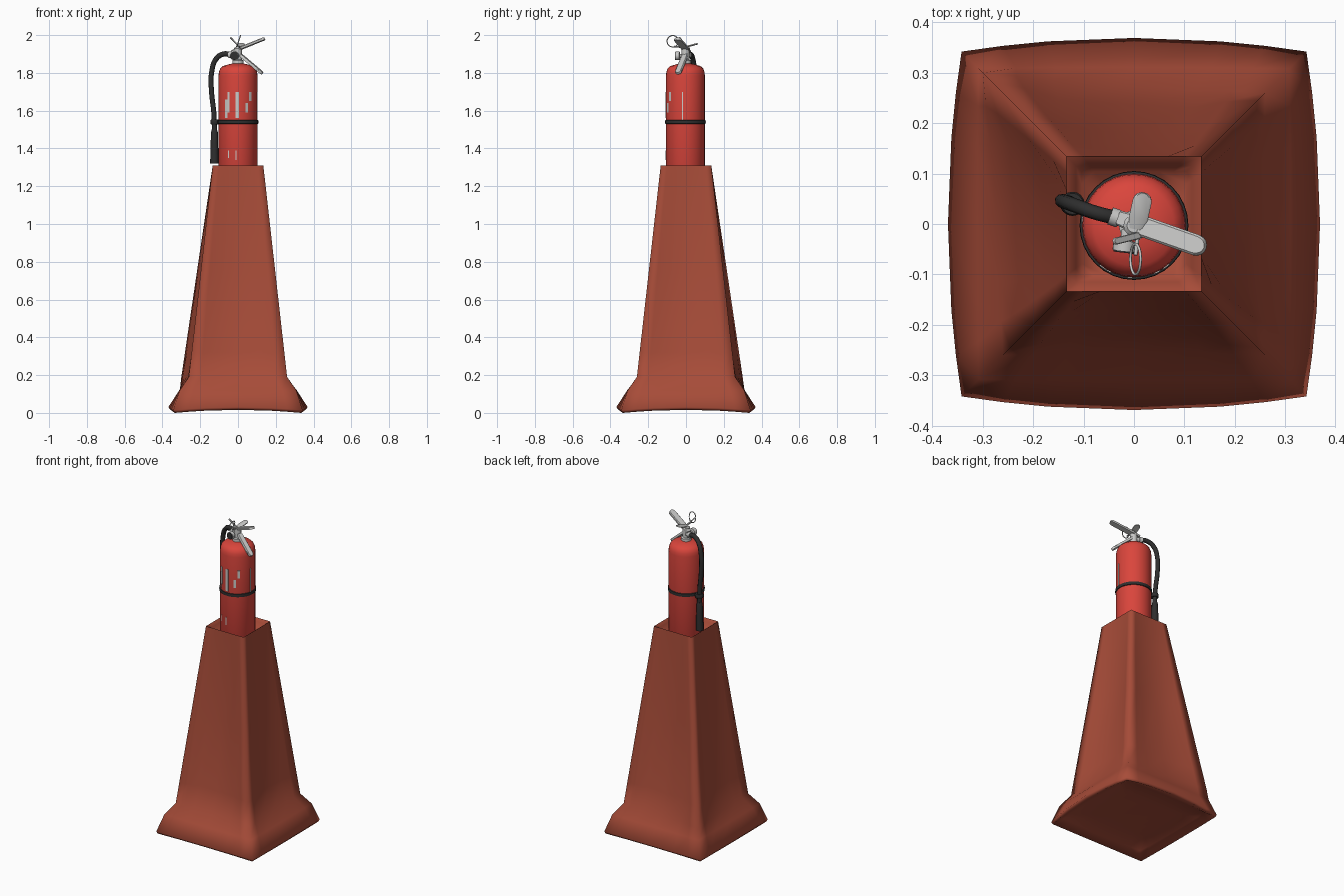
import bpy, bmesh, math
from mathutils import Vector

if "Cube" in bpy.data.objects:
    bpy.data.objects.remove(bpy.data.objects["Cube"])


def material(name, rgb):
    m = bpy.data.materials.new(name)
    m.diffuse_color = (*rgb, 1)
    m.use_nodes = True
    m.node_tree.nodes["Principled BSDF"].inputs["Base Color"].default_value = m.diffuse_color
    return m


RUST = material("rust_orange", (0.385, 0.072, 0.040))
RED = material("bright_red", (0.70, 0.060, 0.045))
BLACK = material("black_rubber", (0.028, 0.028, 0.028))
GREY = material("pale_metal", (0.58, 0.58, 0.57))
LABEL = material("label_white", (0.60, 0.60, 0.58))


def finish(name, bm, mat, angle=35):
    bmesh.ops.recalc_face_normals(bm, faces=bm.faces)
    me = bpy.data.meshes.new(name)
    bm.to_mesh(me)
    bm.free()
    me.materials.append(mat)
    ob = bpy.data.objects.new(name, me)
    bpy.context.collection.objects.link(ob)
    bpy.ops.object.select_all(action='DESELECT')
    ob.select_set(True)
    bpy.context.view_layer.objects.active = ob
    bpy.ops.object.shade_smooth_by_angle(angle=math.radians(angle))
    return ob


def loft(bm, rings):
    loops = [[bm.verts.new(p) for p in r] for r in rings]
    n = len(loops[0])
    for a, b in zip(loops, loops[1:]):
        for i in range(n):
            bm.faces.new((a[i], a[(i + 1) % n], b[(i + 1) % n], b[i]))
    bm.faces.new(loops[0])
    bm.faces.new(loops[-1])


def lathe(name, profile, mat, base=(0, 0, 0), axis=(0, 0, 1), n=24):
    """Revolve (radius, height) pairs about an axis through base."""
    rot = Vector((0, 0, 1)).rotation_difference(Vector(axis)).to_matrix()
    bm = bmesh.new()
    loft(bm, [[Vector(base) + rot @ Vector((r * math.cos(math.tau * i / n),
                                            r * math.sin(math.tau * i / n), h))
               for i in range(n)] for r, h in profile])
    return finish(name, bm, mat)


def tube(name, pts, radius, mat, cyclic=False):
    cu = bpy.data.curves.new(name, 'CURVE')
    cu.dimensions = '3D'
    cu.bevel_depth, cu.bevel_resolution, cu.resolution_u = radius, 2, 6
    cu.use_fill_caps = True
    sp = cu.splines.new('BEZIER')
    sp.bezier_points.add(len(pts) - 1)
    for bp, p in zip(sp.bezier_points, pts):
        bp.co = p
        bp.handle_left_type = bp.handle_right_type = 'AUTO'
    sp.use_cyclic_u = cyclic
    ob = bpy.data.objects.new(name, cu)
    bpy.context.collection.objects.link(ob)
    cu.materials.append(mat)
    return ob


def bar(name, p, q, width, thick, mat):
    """Flat strip from p to q with a rounded far end."""
    p, q = Vector(p), Vector(q)
    x = (q - p).normalized()
    y = Vector((0, 0, 1)).cross(x).normalized()
    z = x.cross(y)
    w, length = width / 2, (q - p).length
    outline = [(0, -w * 0.7), (length * 0.3, -w)]
    outline += [(length - w + w * math.cos(a), w * math.sin(a))
                for a in (math.pi * (k / 8 - 0.5) for k in range(9))]
    outline += [(length * 0.3, w), (0, w * 0.7)]
    bm = bmesh.new()
    loft(bm, [[p + x * u + y * v * s + z * h for u, v in outline]
              for h, s in ((-thick / 2, 1), (thick * 0.2, 1), (thick / 2, 0.8))])
    return finish(name, bm, mat)


# Tapered pedestal: square rings, corners ordered BL, BR, TR, TL;
# sides bow outward at the foot and sink in as panels between corner posts
def square_ring(z, half, bulge=0.0, corner_drop=0.0, sink=0.0):
    h = half if isinstance(half, tuple) else (half,) * 4
    signs = ((-1, -1), (1, -1), (1, 1), (-1, 1))
    corners = [Vector((sx * k, sy * k, z)) for (sx, sy), k in zip(signs, h)]
    out = []
    for i in range(4):
        a, b = corners[i], corners[(i + 1) % 4]
        d = (b - a).normalized()
        normal = Vector((d.y, -d.x, 0))
        for t, panel in ((0, 0), (0.12, 0.25), (0.25, 0.95), (0.5, 1), (0.75, 0.95), (0.88, 0.25)):
            k = 4 * t * (1 - t)
            p = a.lerp(b, t) + normal * (bulge * k - sink * panel)
            p.z -= corner_drop * (1 - k)
            out.append(p)
    return out


def shaft_ring(z, sink):
    f = (z - 0.19) / 1.12
    h = 0.26 + (0.134 - 0.26) * f
    return square_ring(z, (h, h, h, 0.30 + (0.134 - 0.30) * f), sink=sink)


bm = bmesh.new()
loft(bm, [
    square_ring(0.045, 0.18),
    square_ring(0.035, 0.29, 0.01),
    square_ring(0.016, 0.335, 0.022, 0.016),
    square_ring(0.030, 0.342, 0.027, 0.016),
    square_ring(0.12, 0.308, 0.003),
    shaft_ring(0.19, 0.006),
    shaft_ring(0.32, 0.026),
    shaft_ring(0.75, 0.026),
    shaft_ring(1.10, 0.015),
    shaft_ring(1.31, 0),
    square_ring(1.295, 0.115),
    square_ring(1.25, 0.104),
])
finish("pedestal", bm, RUST, 112)

# Extinguisher cylinder with rounded shoulder
C = Vector((0, -0.003, 0))
lathe("cylinder_body", [(0.098, 1.25), (0.103, 1.26), (0.103, 1.785), (0.101, 1.805),
                        (0.094, 1.823), (0.080, 1.836), (0.050, 1.845), (0.026, 1.85)],
      RED, C, n=32)

# Worn label strips wrapped on the front
for i, (a0, a1, z0, z1) in enumerate([
        (-131, -122, 1.56, 1.66), (-122, -116, 1.59, 1.70), (-97, -87, 1.56, 1.70),
        (-68, -60, 1.59, 1.64), (-56, -47, 1.65, 1.70), (-121, -117, 1.35, 1.39),
        (-97, -94, 1.34, 1.39), (-10, -7, 1.54, 1.70), (170, 176, 1.58, 1.68)]):
    bm = bmesh.new()
    steps = [math.radians(a0 + (a1 - a0) * k / 3) for k in range(4)]
    arc = [(r * math.cos(a), r * math.sin(a)) for r, ks in ((0.1025, steps), (0.1045, steps[::-1]))
           for a in ks]
    loft(bm, [[C + Vector((x, y, z)) for x, y in arc] for z in (z0, z1)])
    finish(f"label_strip_{i}", bm, LABEL)

# Slim strap with hose clip
lathe("strap", [(0.102, 1.529), (0.107, 1.531), (0.108, 1.54), (0.107, 1.549), (0.102, 1.551)],
      BLACK, C, n=32)
lathe("hose_clip", [(0.021, 1.527), (0.024, 1.532), (0.024, 1.548), (0.021, 1.553)],
      BLACK, (-0.122, 0.04, 0), n=16)

# Hose and nozzle
tube("hose", [(-0.035, 0.012, 1.895), (-0.075, 0.022, 1.900), (-0.115, 0.036, 1.875),
              (-0.140, 0.045, 1.80), (-0.140, 0.045, 1.70), (-0.128, 0.042, 1.59),
              (-0.123, 0.04, 1.48)], 0.014, BLACK)
lathe("nozzle", [(0.022, 1.32), (0.022, 1.34), (0.020, 1.42), (0.018, 1.485), (0.014, 1.50)],
      BLACK, (-0.125, 0.04, 0), n=16)

# Valve: neck, block, hose coupling
lathe("valve_neck", [(0.030, 1.845), (0.030, 1.866), (0.021, 1.870), (0.021, 1.93),
                     (0.014, 1.937)], GREY, C, n=16)
lathe("hose_coupling", [(0.014, 0), (0.014, 0.03), (0.018, 0.032), (0.018, 0.05)],
      GREY, (0, 0, 1.893), (-0.94, 0.32, 0.05), 12)

# Gauge on the front of the valve
lathe("gauge_body", [(0.010, 0), (0.010, 0.02), (0.023, 0.022), (0.023, 0.042)],
      GREY, (-0.015, -0.012, 1.89), (-0.12, -1, 0), 16)
lathe("gauge_face", [(0.021, 0), (0.021, 0.004)],
      BLACK, (-0.020, -0.053, 1.89), (-0.12, -1, 0), 16)

# Squeeze levers and tabs
bar("carry_handle", (-0.01, 0.003, 1.915), (0.130, -0.045, 1.797), 0.034, 0.014, GREY)
bar("squeeze_lever", (-0.03, 0.012, 1.913), (0.141, -0.048, 1.982), 0.042, 0.014, GREY)
bar("rear_tab", (0.004, -0.010, 1.935), (0.020, 0.062, 1.955), 0.038, 0.007, GREY)
bar("upper_tab", (0.020, -0.020, 1.925), (-0.040, -0.035, 1.988), 0.014, 0.006, GREY)

# Safety pin and pull ring
tube("safety_pin", [(0.015, 0.02, 1.93), (0.008, -0.02, 1.935), (0.003, -0.062, 1.94)],
     0.004, GREY)
tube("pull_ring", [(0.003 + 0.010 * math.sin(a), -0.070 + 0.030 * math.cos(a),
                    1.9675 + 0.030 * math.sin(a))
                   for a in (math.tau * k / 10 for k in range(10))], 0.0028, GREY, True)
